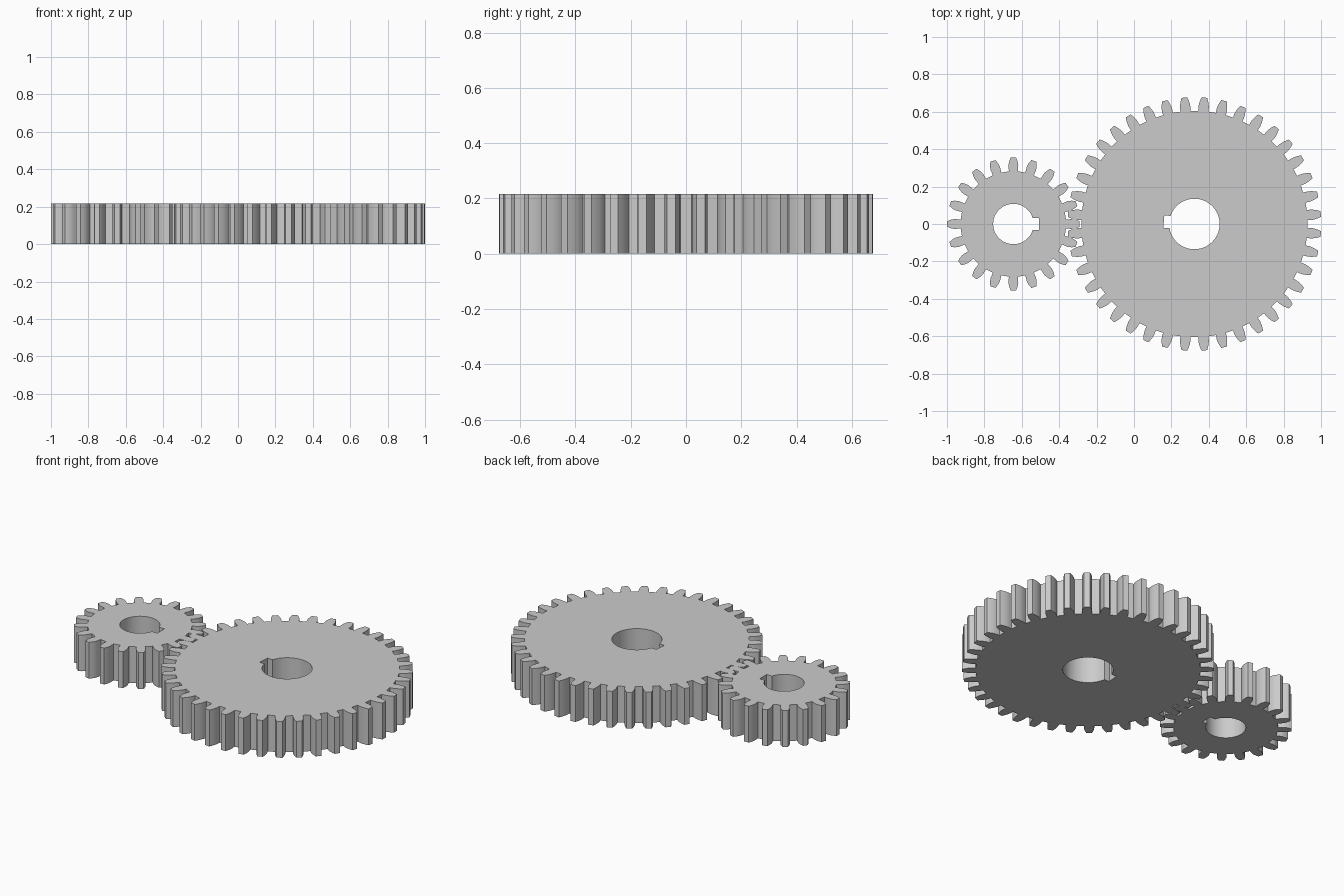
import bpy
import bmesh
from math import pi, sin, cos, tan, acos, asin, radians
from mathutils import Vector

cube = bpy.data.objects.get("Cube")
if cube:
    bpy.data.objects.remove(cube, do_unlink=True)

MODULE = 0.03228
PRESSURE = radians(14.5)
HEIGHT = 0.216
KEY_HALF = 0.033

steel = bpy.data.materials.new("grey steel")
steel.use_nodes = True
colour = (0.6, 0.6, 0.6, 1)
steel.diffuse_color = colour
steel.node_tree.nodes["Principled BSDF"].inputs["Base Color"].default_value = colour


def polar(r, a):
    return Vector((r * cos(a), r * sin(a), 0))


def involute(a):
    return tan(a) - a


def tooth_outline(teeth, turn):
    """Closed outline of an involute spur gear, with a tooth centred on the turn angle."""
    pitch = MODULE * teeth / 2
    base = pitch * cos(PRESSURE)
    root, tip = pitch - 1.25 * MODULE, pitch + MODULE
    half = pi / (2 * teeth) + involute(PRESSURE)
    # One flank as (radius, angle from the tooth centre), root to tip
    flank = [(root, half)]
    steps = 5
    for i in range(steps + 1):
        r = base + (tip - base) * i / steps
        flank.append((r, half - involute(acos(min(1, base / r)))))
    points = []
    for t in range(teeth):
        centre = turn + 2 * pi * t / teeth
        points += [polar(r, centre - a) for r, a in flank]
        points += [polar(r, centre + a) for r, a in reversed(flank)]
    return points


def bore_outline(radius, key_reach, turn):
    """Round shaft hole with a square keyway pointing along the turn angle."""
    start = asin(KEY_HALF / radius)
    steps = 48
    points = [polar(radius, turn + start + (2 * pi - 2 * start) * i / steps)
              for i in range(steps + 1)]
    along, across = polar(1, turn), polar(1, turn + pi / 2)
    points.append(along * key_reach - across * KEY_HALF)
    points.append(along * key_reach + across * KEY_HALF)
    return points


def make_gear(name, x, teeth, tooth_turn, bore, key_reach, key_turn):
    bm = bmesh.new()
    edges = []
    for outline in (tooth_outline(teeth, tooth_turn),
                    bore_outline(bore, key_reach, key_turn)):
        verts = [bm.verts.new(p) for p in outline]
        edges += [bm.edges.new((v, verts[i - 1])) for i, v in enumerate(verts)]
    # Fill between rim and bore, then raise to full thickness
    bmesh.ops.triangle_fill(bm, use_beauty=True, edges=edges, normal=(0, 0, 1))
    raised = bmesh.ops.extrude_face_region(bm, geom=bm.faces[:], use_keep_orig=True)
    top = [g for g in raised["geom"] if isinstance(g, bmesh.types.BMVert)]
    bmesh.ops.translate(bm, verts=top, vec=(0, 0, HEIGHT))
    bmesh.ops.recalc_face_normals(bm, faces=bm.faces[:])
    mesh = bpy.data.meshes.new(name)
    bm.to_mesh(mesh)
    bm.free()
    mesh.materials.append(steel)
    gear = bpy.data.objects.new(name, mesh)
    gear.location.x = x
    bpy.context.collection.objects.link(gear)
    # Smooth bore and flanks, crisp rims
    bpy.ops.object.select_all(action="DESELECT")
    gear.select_set(True)
    bpy.context.view_layer.objects.active = gear
    bpy.ops.object.shade_smooth_by_angle(angle=radians(20))
    return gear


# The wheel is turned half a tooth so that it meshes with the pinion
wheel_teeth = 40
half_tooth = pi / wheel_teeth
make_gear("small_gear", -0.645, 20, 0, 0.108, 0.138, 0)
make_gear("large_gear", 0.323, wheel_teeth, half_tooth, 0.135, 0.164, pi - half_tooth)
